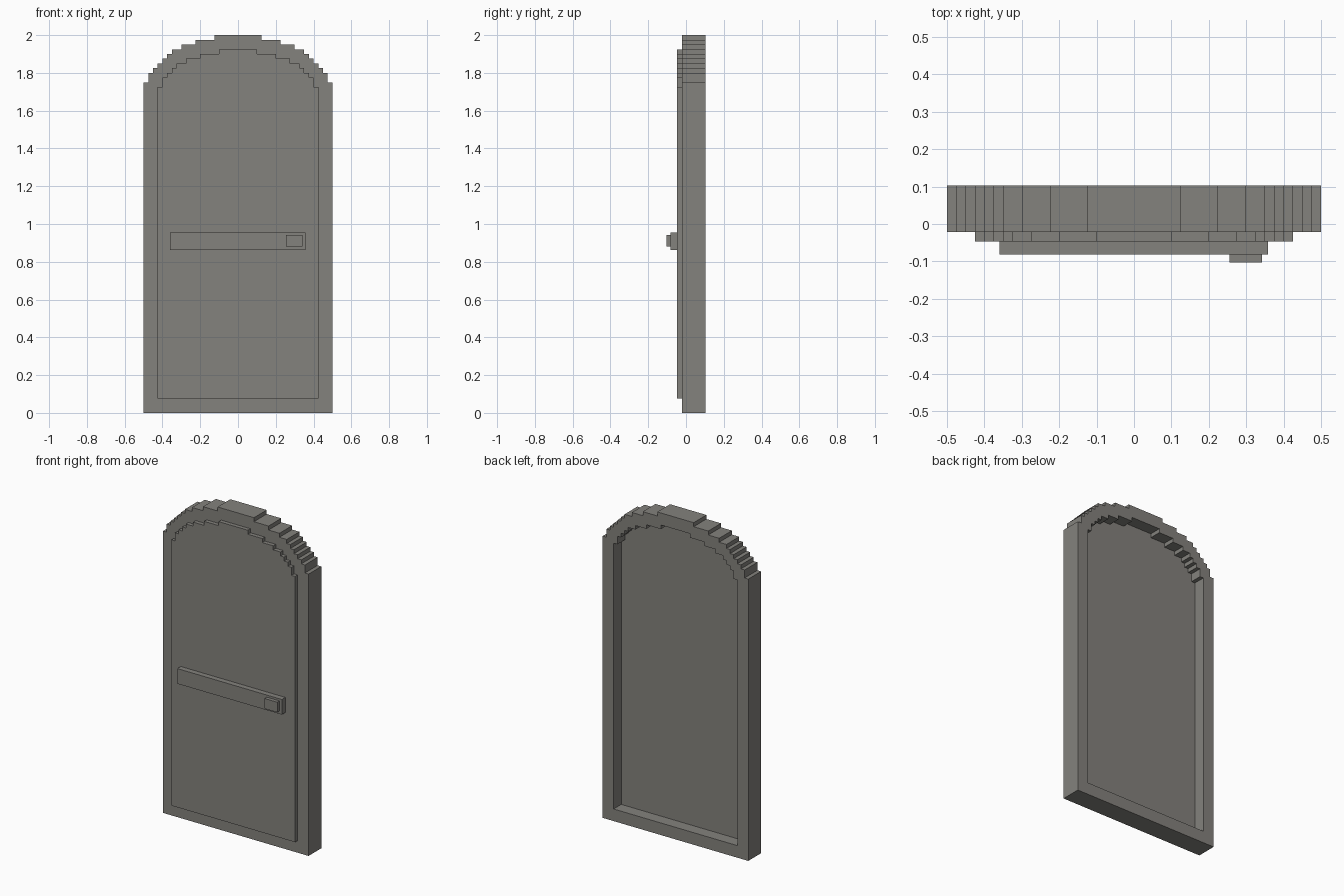
import bpy
import bmesh

cube = bpy.data.objects.get("Cube")
if cube:
    bpy.data.objects.remove(cube, do_unlink=True)

# One stone colour
STONE = (0.23, 0.223, 0.205, 1.0)
stone = bpy.data.materials.new("grey stone")
stone.use_nodes = True
stone.diffuse_color = STONE
stone.node_tree.nodes["Principled BSDF"].inputs["Base Color"].default_value = STONE


def stepped_arch(bottom, steps):
    """Closed outline of a door with a stepped top; steps are (half width, height), widest first."""
    right = [(steps[0][0], bottom)]
    for i, (w, z) in enumerate(steps):
        right.append((w, z))
        if i + 1 < len(steps):
            right.append((steps[i + 1][0], z))
    return right + [(-x, z) for x, z in reversed(right)]


def slab(name, outlines, front, back):
    """Fill the outlines (later ones are holes) and extrude from front to back."""
    bm = bmesh.new()
    for outline in outlines:
        verts = [bm.verts.new((x, front, z)) for x, z in outline]
        for a, b in zip(verts, verts[1:] + verts[:1]):
            bm.edges.new((a, b))
    bmesh.ops.triangle_fill(bm, use_beauty=True, edges=bm.edges[:])
    result = bmesh.ops.extrude_face_region(bm, geom=bm.faces[:], use_keep_orig=True)
    moved = [g for g in result["geom"] if isinstance(g, bmesh.types.BMVert)]
    bmesh.ops.translate(bm, verts=moved, vec=(0, back - front, 0))
    bmesh.ops.recalc_face_normals(bm, faces=bm.faces[:])
    mesh = bpy.data.meshes.new(name)
    bm.to_mesh(mesh)
    bm.free()
    mesh.materials.append(stone)
    obj = bpy.data.objects.new(name, mesh)
    bpy.context.collection.objects.link(obj)
    return obj


def rectangle(x0, x1, z0, z1):
    return [(x0, z0), (x1, z0), (x1, z1), (x0, z1)]


# Outlines of the frame and of the door set into it
outer = stepped_arch(0, [(0.5, 1.75), (0.475, 1.8), (0.45, 1.825), (0.425, 1.85), (0.4, 1.875),
                         (0.375, 1.9), (0.35, 1.925), (0.3, 1.95), (0.225, 1.975), (0.125, 2.0)])
inner = stepped_arch(0.075, [(0.425, 1.725), (0.4, 1.775), (0.375, 1.8), (0.35, 1.825),
                             (0.325, 1.85), (0.275, 1.875), (0.2, 1.9), (0.1, 1.925)])

# Frame, door panel standing proud in front and recessed behind
slab("door_frame", [outer, inner], -0.022, 0.103)
slab("door_panel", [inner], -0.047, 0.028)

# Cross bar and square handle
slab("cross_bar", [rectangle(-0.36, 0.358, 0.862, 0.956)], -0.081, -0.04)
slab("handle", [rectangle(0.255, 0.342, 0.88, 0.943)], -0.103, -0.075)
